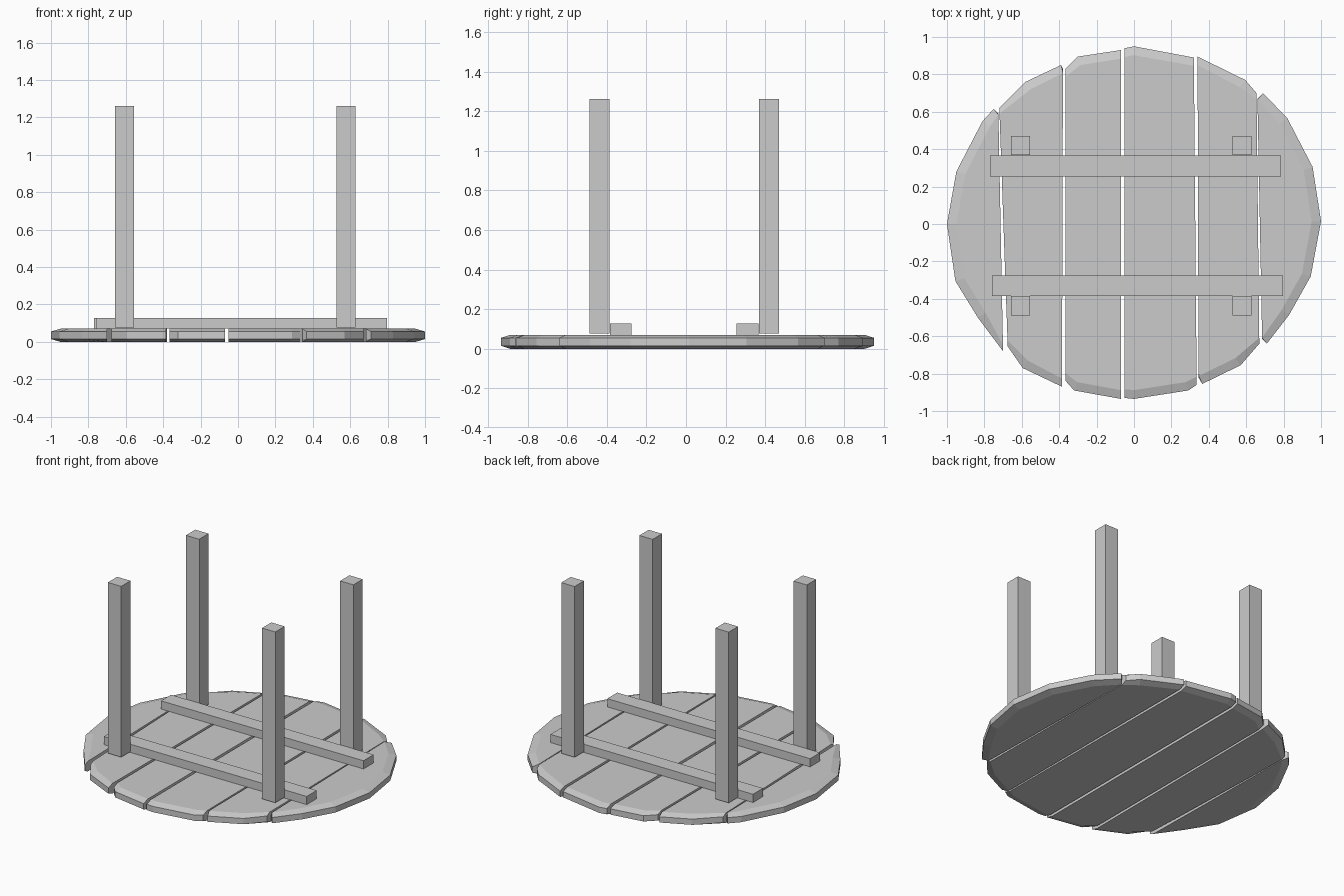
import bpy
import bmesh
from mathutils import Vector

if "Cube" in bpy.data.objects:
    bpy.data.objects.remove(bpy.data.objects["Cube"])

grey = bpy.data.materials.new("plain_grey")
grey.use_nodes = True
colour = (0.6, 0.6, 0.6, 1)
grey.diffuse_color = colour
grey.node_tree.nodes["Principled BSDF"].inputs["Base Color"].default_value = colour

THICK = 0.07
CHAMFER = 0.015
INSET = 0.95


def finish(name, bm):
    bmesh.ops.recalc_face_normals(bm, faces=bm.faces)
    mesh = bpy.data.meshes.new(name)
    bm.to_mesh(mesh)
    bm.free()
    mesh.materials.append(grey)
    bpy.context.collection.objects.link(bpy.data.objects.new(name, mesh))


def box(name, low, high):
    bm = bmesh.new()
    bmesh.ops.create_cube(bm, size=1)
    low, high = Vector(low), Vector(high)
    for v in bm.verts:
        v.co = (low + high) / 2 + v.co * (high - low)
    finish(name, bm)


def seam_x(a, b, y):
    return a[0] + (b[0] - a[0]) * (y - a[1]) / (b[1] - a[1])


def plank(name, outline, left_seam, right_seam):
    """Board with chamfered rim; its straight seam sides stay upright."""
    def inset(p):
        x, y = p[0] * INSET, p[1] * INSET
        if left_seam:
            x = max(x, seam_x(*left_seam, y))
        if right_seam:
            x = min(x, seam_x(*right_seam, y))
        # seam corners slide along the seam
        for seam in (left_seam, right_seam):
            if seam and p in seam:
                x = seam_x(*seam, y)
        return x, y

    inner = [inset(p) for p in outline]
    bm = bmesh.new()
    levels = ((inner, 0), (outline, CHAMFER),
              (outline, THICK - CHAMFER), (inner, THICK))
    rings = [[bm.verts.new((x, y, z)) for x, y in pts] for pts, z in levels]
    bm.faces.new(rings[0])
    bm.faces.new(rings[-1])
    n = len(outline)
    for a, b in zip(rings, rings[1:]):
        for i in range(n):
            j = (i + 1) % n
            bm.faces.new((a[i], a[j], b[j], b[i]))
    finish(name, bm)


# Plank ends: far rim left to right, then near rim left to right
planks = [
    ([(-1, 0), (-.95, .28), (-.81, .55), (-.75, .615), (-.725, .59)],
     [(-.955, -.305), (-.835, -.5), (-.7, -.68)]),
    ([(-.72, .62), (-.58, .76), (-.39, .85), (-.38, .83)],
     [(-.675, -.655), (-.595, -.77), (-.385, -.87)]),
    ([(-.365, .83), (-.3, .895), (-.07, .93)],
     [(-.365, -.84), (-.32, -.89), (-.07, -.935)]),
    ([(-.05, .94), (0, .95), (.32, .89)],
     [(-.05, -.93), (0, -.935), (.29, -.89), (.335, -.86)]),
    ([(.34, .895), (.595, .77), (.655, .7)],
     [(.345, -.82), (.365, -.855), (.57, -.755), (.67, -.64)]),
    ([(.66, .67), (.69, .7), (.82, .565), (.955, .305), (1, .015)],
     [(.685, -.615), (.71, -.64), (.83, -.485), (.945, -.28)]),
]
for i, (far, near) in enumerate(planks):
    left = (far[0], near[0]) if i > 0 else None
    right = (far[-1], near[-1]) if i < len(planks) - 1 else None
    plank(f"top_plank_{i + 1}", far + near[::-1], left, right)

# Cross battens that join the planks
box("back_batten", (-.77, .255, .07), (.785, .365, .127))
box("front_batten", (-.76, -.385, .07), (.797, -.275, .127))

# Four square legs
for side, x in (("right", -.606), ("left", .577)):
    for end, y in (("front", -.437), ("back", .419)):
        box(f"{end}_{side}_leg", (x - .051, y - .051, .077), (x + .051, y + .051, 1.262))
